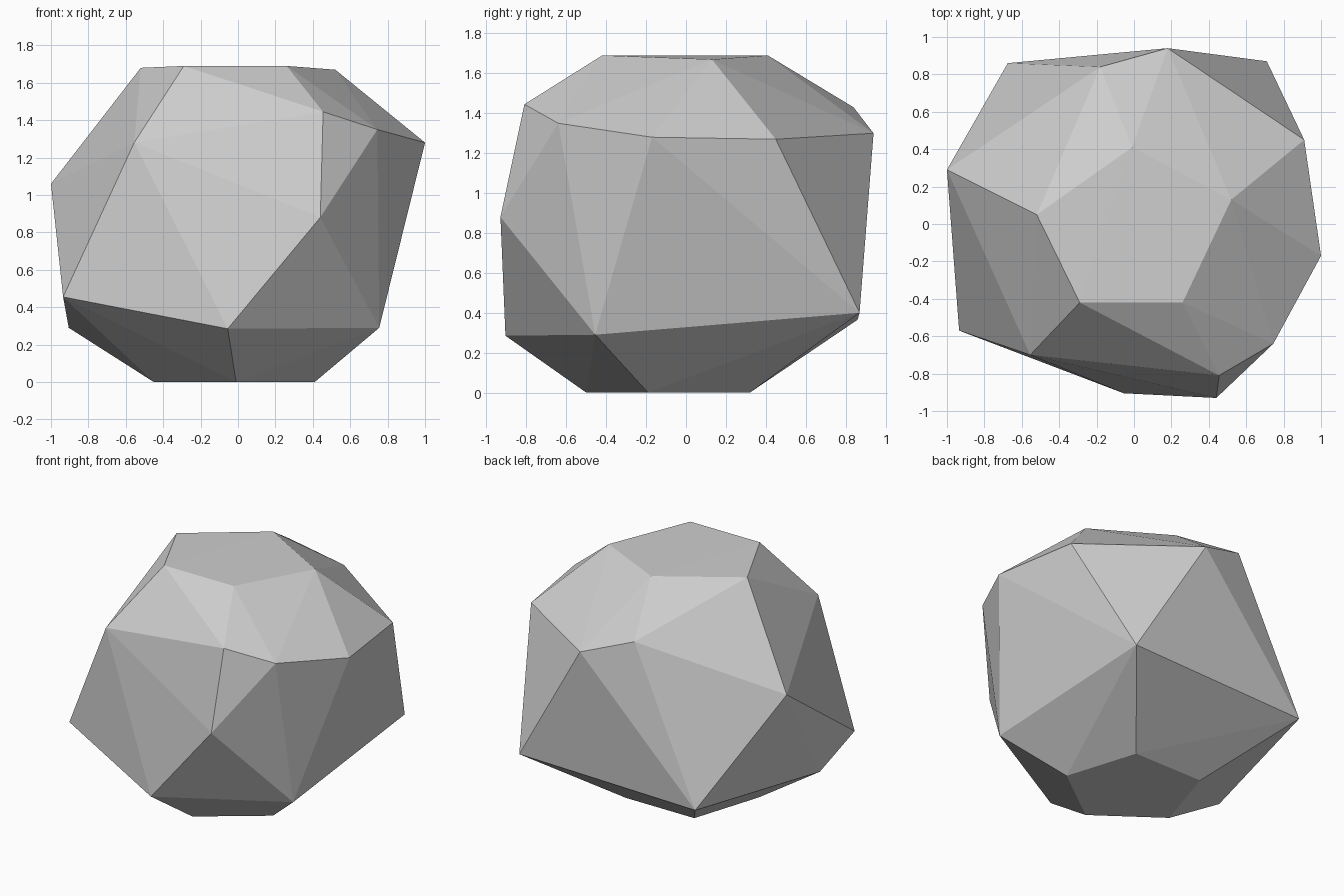
import bpy
import bmesh

# Remove the default object only
default_object = bpy.data.objects.get("Cube")
if default_object is not None:
    bpy.data.objects.remove(default_object, do_unlink=True)


def make_material(name, colour):
    """Plain flat material, the same in the viewport and in a render."""
    material = bpy.data.materials.new(name)
    material.use_nodes = True
    material.diffuse_color = colour
    shader = material.node_tree.nodes["Principled BSDF"]
    shader.inputs["Base Color"].default_value = colour
    shader.inputs["Roughness"].default_value = 0.9
    return material


def make_boulder(name, corner_rings, material):
    """Wrap a faceted convex skin around rings of corner points."""
    bm = bmesh.new()
    for ring in corner_rings:
        for corner in ring:
            bm.verts.new(corner)
    bmesh.ops.convex_hull(bm, input=bm.verts[:], use_existing_faces=False)
    bmesh.ops.recalc_face_normals(bm, faces=bm.faces[:])
    for face in bm.faces:
        face.smooth = False
    mesh = bpy.data.meshes.new(name)
    bm.to_mesh(mesh)
    bm.free()
    mesh.materials.append(material)
    boulder = bpy.data.objects.new(name, mesh)
    bpy.context.collection.objects.link(boulder)
    return boulder


# Flat cap on top
top_cap = [
    (0.26, -0.42, 1.69), (0.52, 0.13, 1.67), (-0.01, 0.41, 1.69),
    (-0.52, 0.05, 1.68), (-0.29, -0.42, 1.69),
]

# Shoulder under the cap
shoulder = [
    (0.455, -0.81, 1.445), (0.745, -0.64, 1.35), (1, -0.17, 1.28),
    (0.91, 0.45, 1.27), (0.18, 0.94, 1.3), (-0.18, 0.84, 1.43),
    (-1, 0.29, 1.06), (-0.555, -0.7, 1.28),
]

# Widest girth and lower belly
belly = [
    (0.44, -0.93, 0.88), (0.755, -0.455, 0.29), (0.71, 0.87, 0.4),
    (-0.675, 0.86, 0.365), (-0.905, -0.22, 0.29), (-0.935, -0.57, 0.455),
    (-0.055, -0.905, 0.285),
]

# Base resting on the ground
base = [
    (-0.01, -0.5, 0), (0.41, -0.19, 0), (0.25, 0.32, 0),
    (-0.29, 0.32, 0), (-0.45, -0.18, 0),
]

stone_grey = make_material("stone grey", (0.62, 0.62, 0.62, 1))
make_boulder("boulder", [top_cap, shoulder, belly, base], stone_grey)
